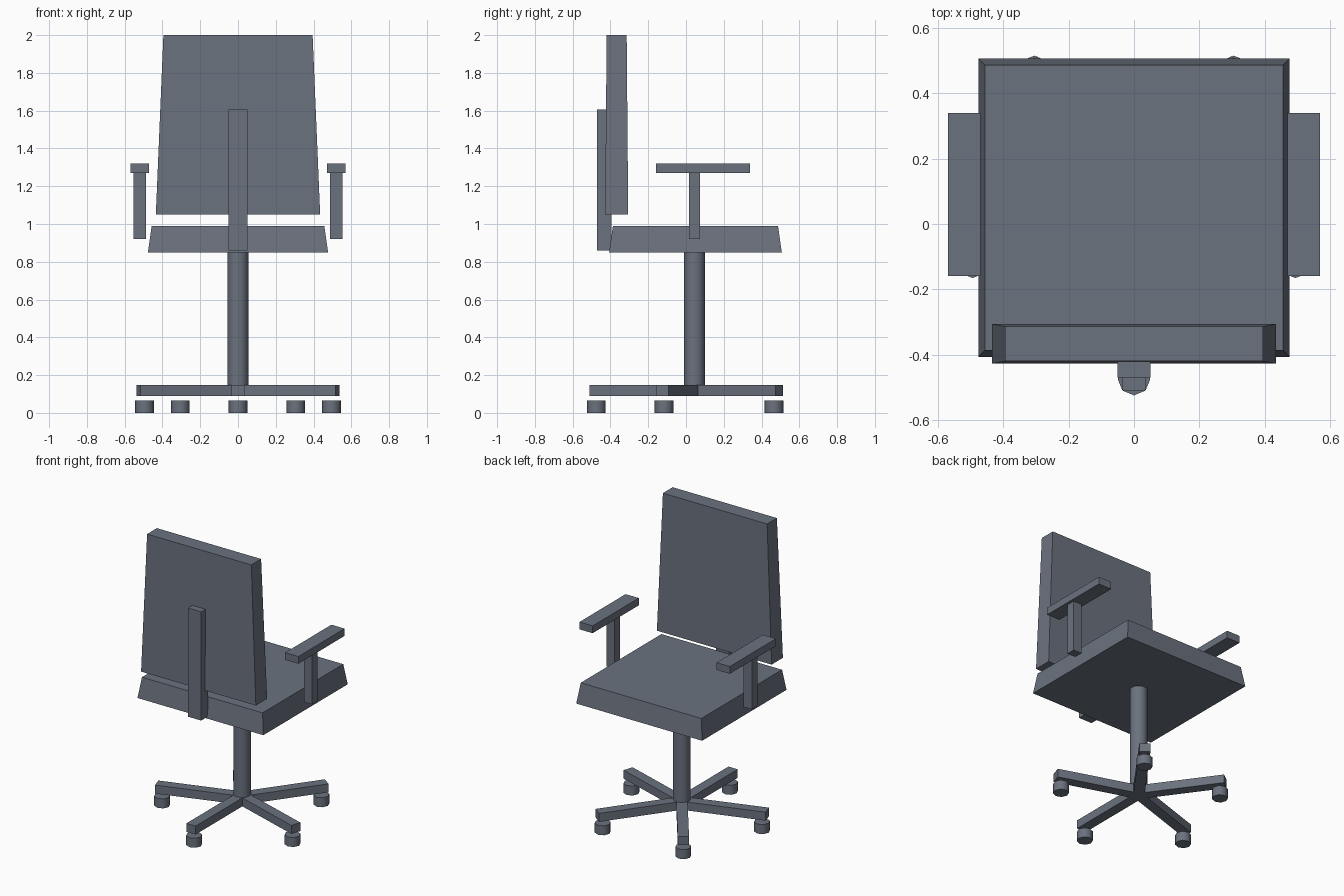
import bpy
from math import cos, sin, pi, radians

if "Cube" in bpy.data.objects:
    bpy.data.objects.remove(bpy.data.objects["Cube"], do_unlink=True)

grey = bpy.data.materials.new("slate_grey")
grey.use_nodes = True
COLOR = (0.147, 0.168, 0.21, 1)
grey.diffuse_color = COLOR
grey.node_tree.nodes["Principled BSDF"].inputs["Base Color"].default_value = COLOR

HUB_Y = 0.045


def finish(name):
    obj = bpy.context.object
    obj.name = obj.data.name = name
    obj.data.materials.append(grey)
    return obj


def box(name, x, y, z, inset=(0, 0)):
    """Box between ranges; inset narrows the top on each side in x and y."""
    bpy.ops.mesh.primitive_cube_add(size=2)
    obj = finish(name)
    for v in obj.data.vertices:
        sx, sy, sz = v.co
        k = 1 if sz > 0 else 0
        v.co = (sum(x) / 2 + sx * ((x[1] - x[0]) / 2 - k * inset[0]),
                sum(y) / 2 + sy * ((y[1] - y[0]) / 2 - k * inset[1]),
                z[k])
    return obj


def cylinder(name, sides, radius, x, y, z):
    bpy.ops.mesh.primitive_cylinder_add(vertices=sides, radius=radius, depth=z[1] - z[0],
                                        location=(x, y, sum(z) / 2))
    obj = finish(name)
    bpy.ops.object.shade_smooth_by_angle(angle=radians(60))
    return obj


# Seat, backrest and its support bar
box("seat", (-0.477, 0.477), (-0.407, 0.507), (0.85, 0.99), (0.02, 0.02))
box("backrest", (-0.435, 0.435), (-0.428, -0.306), (1.05, 2.0), (0.04, 0.008))
box("backrest_support", (-0.05, 0.05), (-0.47, -0.395), (0.86, 1.605))

# Armrests
for side, s in (("left", 1), ("right", -1)):
    box(side + "_armrest_pad", sorted((s * 0.47, s * 0.57)), (-0.16, 0.34), (1.27, 1.32))
    box(side + "_armrest_post", sorted((s * 0.488, s * 0.552)), (0.015, 0.075), (0.92, 1.27))

# Column and five-legged base with casters
cylinder("column", 16, 0.055, 0, HUB_Y, (0.13, 0.85))
for i in range(5):
    a = -pi / 2 + i * 2 * pi / 5
    leg = box(f"base_leg_{i + 1}", (0, 0.555), (-0.035, 0.035), (0.09, 0.148))
    leg.location.y = HUB_Y
    leg.rotation_euler.z = a
    cylinder(f"caster_{i + 1}", 8, 0.05, 0.52 * cos(a), HUB_Y + 0.52 * sin(a), (0, 0.065))
